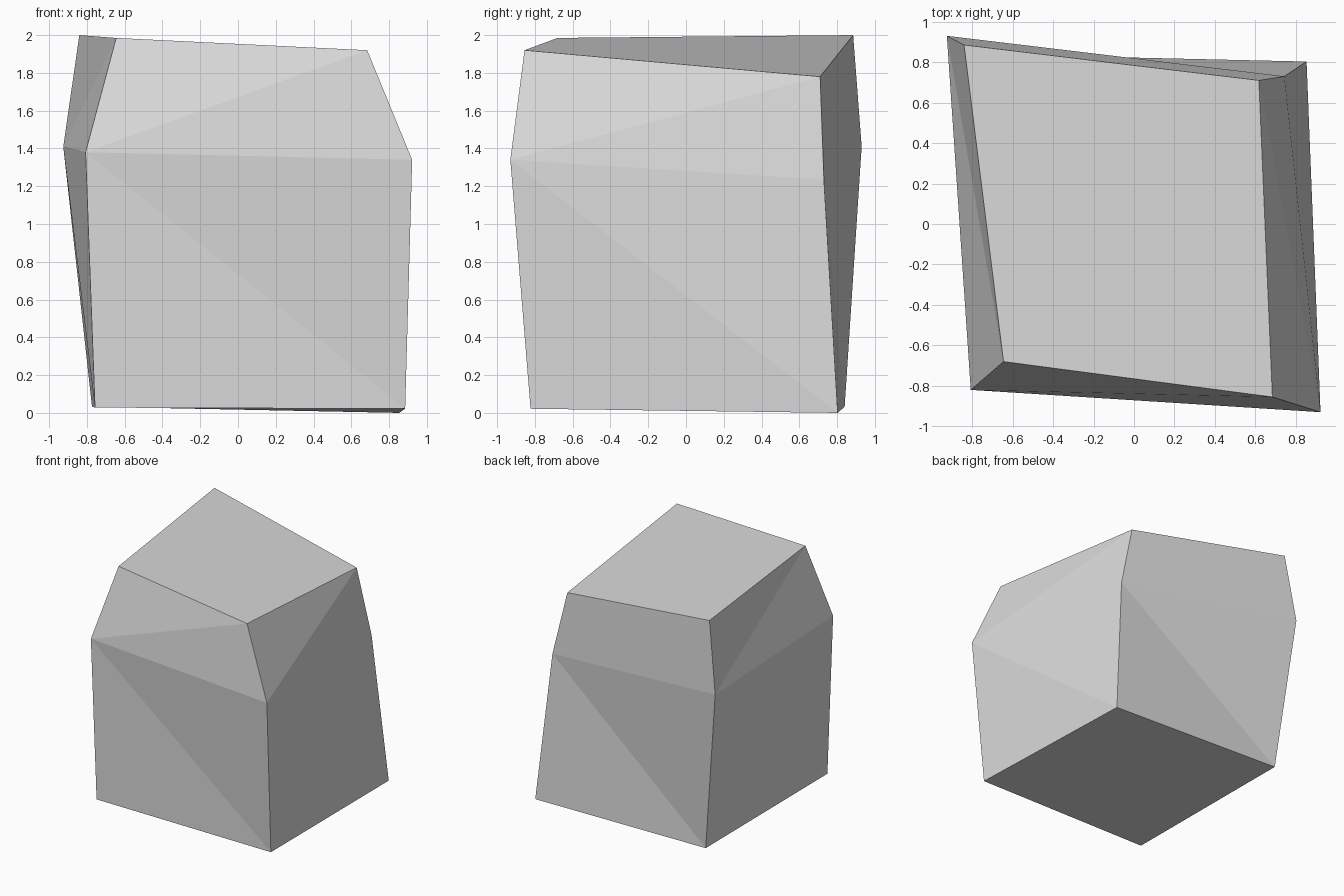
import bpy
import bmesh

cube = bpy.data.objects.get("Cube")
if cube:
    bpy.data.objects.remove(cube, do_unlink=True)

# Plain stone grey
grey = bpy.data.materials.new("stone_grey")
grey.use_nodes = True
colour = (0.7, 0.7, 0.7, 1)
grey.diffuse_color = colour
grey.node_tree.nodes["Principled BSDF"].inputs["Base Color"].default_value = colour

# Cross-sections, each: front -x, front +x, back +x, back -x
base = [(-0.757, -0.815, 0.028), (0.885, -0.823, 0.022), (0.853, 0.803, 0.0), (-0.773, 0.84, 0.033)]
shoulder = [(-0.807, -0.82, 1.38), (0.922, -0.93, 1.34), (0.743, 0.73, 1.235), (-0.925, 0.93, 1.41)]
top = [(-0.645, -0.68, 1.985), (0.684, -0.855, 1.92), (0.617, 0.71, 1.78), (-0.84, 0.885, 2.0)]


def ring(bm, section):
    return [bm.verts.new(p) for p in section]


def band(bm, low, high, falling):
    """Join two rings with triangles whose diagonals fall or rise."""
    n = len(low)
    for i in range(n):
        j = (i + 1) % n
        if falling:
            bm.faces.new((low[i], low[j], high[i]))
            bm.faces.new((low[j], high[j], high[i]))
        else:
            bm.faces.new((low[i], low[j], high[j]))
            bm.faces.new((low[i], high[j], high[i]))


# Irregular stone block: straight lower walls, tapered crown, closed ends
bm = bmesh.new()
foot, middle, crown = [ring(bm, section) for section in (base, shoulder, top)]
band(bm, foot, middle, falling=True)
band(bm, middle, crown, falling=False)
bm.faces.new(reversed(foot))
bm.faces.new(crown)
mesh = bpy.data.meshes.new("stone_block")
bm.to_mesh(mesh)
bm.free()
mesh.materials.append(grey)
block = bpy.data.objects.new("stone_block", mesh)
bpy.context.collection.objects.link(block)
